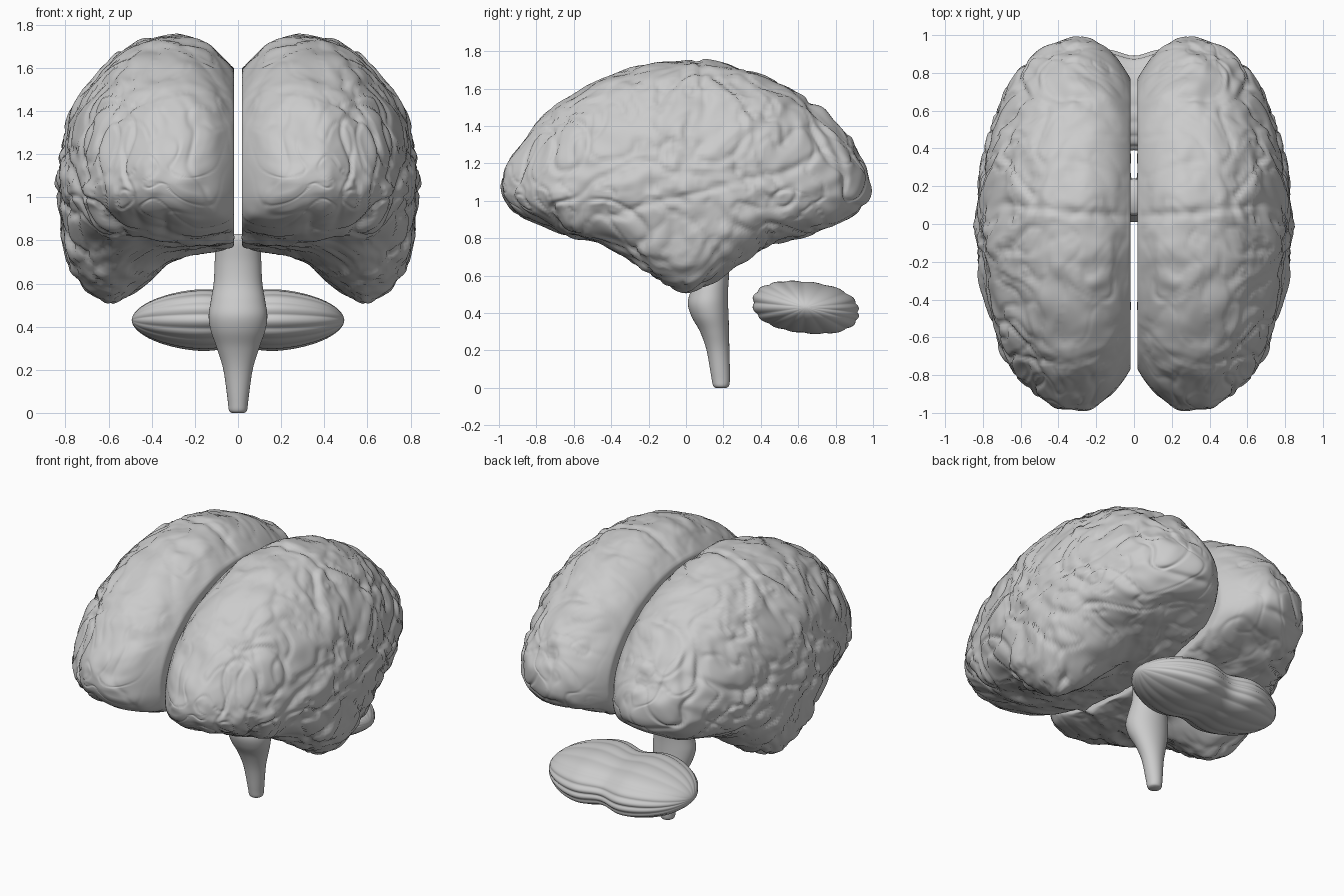
import bpy, bmesh, math
from math import sin, cos, pi, exp
from mathutils import Vector, noise

cube = bpy.data.objects.get("Cube")
if cube:
    bpy.data.objects.remove(cube, do_unlink=True)

grey = bpy.data.materials.new("soft_grey")
grey.use_nodes = True
GREY = (0.6, 0.6, 0.6, 1)
grey.diffuse_color = GREY
grey.node_tree.nodes["Principled BSDF"].inputs["Base Color"].default_value = GREY


def smoothstep(a, b, x):
    t = max(0, min(1, (x - a) / (b - a)))
    return t * t * (3 - 2 * t)


def loft(name, rings, start, end, displace=None):
    """Skin closed rings, close both ends on a point, optionally push along normals."""
    bm = bmesh.new()
    loops = [[bm.verts.new(p) for p in ring] for ring in rings]
    n = len(loops[0])
    for a, b in zip(loops, loops[1:]):
        for i in range(n):
            j = (i + 1) % n
            bm.faces.new((a[i], a[j], b[j], b[i]))
    for tip, loop in ((start, loops[0]), (end, loops[-1])):
        v = bm.verts.new(tip)
        for i in range(n):
            bm.faces.new((v, loop[i], loop[(i + 1) % n]))
    bmesh.ops.recalc_face_normals(bm, faces=bm.faces)
    bm.normal_update()
    if displace:
        moves = [(v, v.normal * displace(v.co, v.normal)) for v in bm.verts]
        for v, d in moves:
            v.co += d
    for f in bm.faces:
        f.smooth = True
    mesh = bpy.data.meshes.new(name)
    bm.to_mesh(mesh)
    bm.free()
    mesh.materials.append(grey)
    obj = bpy.data.objects.new(name, mesh)
    bpy.context.collection.objects.link(obj)
    return obj


# Cerebral hemispheres: domes sliced by a flat inner wall, hanging temporal lobe
MID_X, MID_Z, WALL_X, END_Y = 0.30, 1.06, 0.018, 0.985


def section(y, count=210):
    a = abs(y)
    round_off = math.sqrt(1 - a * a)
    inner = 0.45 * round_off
    outer = 0.53 * round_off
    top = 0.69 * (1 - a ** 1.85) ** 0.6
    bottom = 0.31 * round_off
    lobe = 0.26 * exp(-((y - 0.02) / 0.33) ** 2)
    ring = []
    for i in range(count):
        c, s = cos(2 * pi * i / count), sin(2 * pi * i / count)
        power = 2 if s > 0 else (3 if c < 0 else 2.5)
        r = (abs(c) ** power + abs(s) ** power) ** (-1 / power)
        x = max(WALL_X, MID_X + r * c * (outer if c > 0 else inner))
        drop = r * s * (top if s > 0 else bottom)
        z = MID_Z + drop - lobe * smoothstep(0.2, 0.6, x) * smoothstep(0, 0.26, -drop)
        ring.append(Vector((x, y * END_Y, z)))
    return ring


def folds(p, normal):
    warp = noise.noise_vector(p * 2.5) * 0.16
    q = p + warp
    side = 0.35 + 0.65 * smoothstep(0.35, 0.65, p.x)
    swell = noise.noise(q * 6) * 0.02 + noise.noise(q * 12) * (0.006 + 0.007 * side)
    crease = exp(-(noise.noise(q * 3.6 + Vector((7, 3, 1))) / 0.05) ** 2)
    fine = exp(-(noise.noise(q * 7.5 + Vector((2, 9, 4))) / 0.06) ** 2)
    depth = (0.014 * crease + 0.01 * fine) * side
    # long grooves: central, lateral and rear
    wobble = warp.y * 0.5
    central = exp(-((p.y - 0.08 + wobble) / 0.022) ** 2) * smoothstep(1.3, 1.6, p.z)
    lateral = exp(-((p.z - 1.04 - 0.3 * p.y + wobble) / 0.022) ** 2)
    lateral *= smoothstep(0.5, 0.7, p.x) * smoothstep(-0.5, -0.3, p.y)
    rear = exp(-((p.y + 0.4 * p.z - 1.28 + wobble) / 0.02) ** 2) * smoothstep(0.15, 0.3, p.x)
    depth += 0.014 * central + 0.014 * lateral + 0.012 * rear
    cover = 1 - smoothstep(0.5, 0.9, -normal.x)
    return (swell + 0.006 - depth) * cover


RINGS = 180
stations = [-cos(pi * k / RINGS) for k in range(1, RINGS)]
left = loft("left_hemisphere", [section(y) for y in stations],
            Vector((MID_X, -END_Y, MID_Z)), Vector((MID_X, END_Y, MID_Z)), folds)
right_mesh = left.data.copy()
right_mesh.name = "right_hemisphere"
for v in right_mesh.vertices:
    v.co.x = -v.co.x
right_mesh.flip_normals()
right = bpy.data.objects.new("right_hemisphere", right_mesh)
bpy.context.collection.objects.link(right)


# Cerebellum: two-lobed pod with ridges running from side to side
def pod_ring(t, count=144):
    u = -cos(t)
    size = (1 - abs(u) ** 2.4) ** 0.55 * (1 - 0.17 * exp(-(u / 0.22) ** 2))
    ring = []
    for i in range(count):
        a = 2 * pi * i / count
        c, s = cos(a), sin(a)
        blunt = (abs(c) ** 2.3 + abs(s) ** 2.3) ** (-1 / 2.3)
        ridge = 1 + 0.04 * (abs(sin(a * 8 + 0.5 * sin(3 * a))) - 0.5)
        r = size * ridge * blunt
        y, z = 0.298 * r * c, 0.145 * r * s
        ring.append(Vector((0.493 * u, 0.64 + y, 0.43 + z - 0.09 * y)))
    return ring


loft("cerebellum", [pod_ring(pi * k / 64) for k in range(1, 64)],
     Vector((-0.493, 0.64, 0.43)), Vector((0.493, 0.64, 0.43)))

# Brain stem: (height, half width, front y, back y)
STEM = [(0.0, .028, .160, .215), (.012, .042, .145, .23), (.06, .048, .135, .235),
        (.2, .068, .11, .232), (.3, .098, .075, .23), (.38, .126, .03, .228),
        (.45, .136, .01, .225), (.52, .126, .025, .225), (.6, .113, .05, .23),
        (.7, .108, .055, .235), (.8, .104, .045, .24), (.83, .09, .06, .225)]


def smooth_stem(k, steps=6):
    i, f = divmod(k, steps)
    f /= steps
    pts = [STEM[max(0, min(len(STEM) - 1, i + d))] for d in (-1, 0, 1, 2)]
    return [b + 0.5 * f * (c - a + f * (2 * a - 5 * b + 4 * c - d + f * (3 * (b - c) + d - a)))
            for a, b, c, d in zip(*pts)]


def stem_ring(k, count=48):
    z, w, front, back = smooth_stem(k)
    mid, half = (front + back) / 2, (back - front) / 2
    return [Vector((w * cos(2 * pi * i / count), mid + half * sin(2 * pi * i / count), z))
            for i in range(count)]


loft("brain_stem", [stem_ring(k) for k in range(6 * (len(STEM) - 1) + 1)],
     Vector((0, 0.188, 0)), Vector((0, 0.143, 0.83)))
